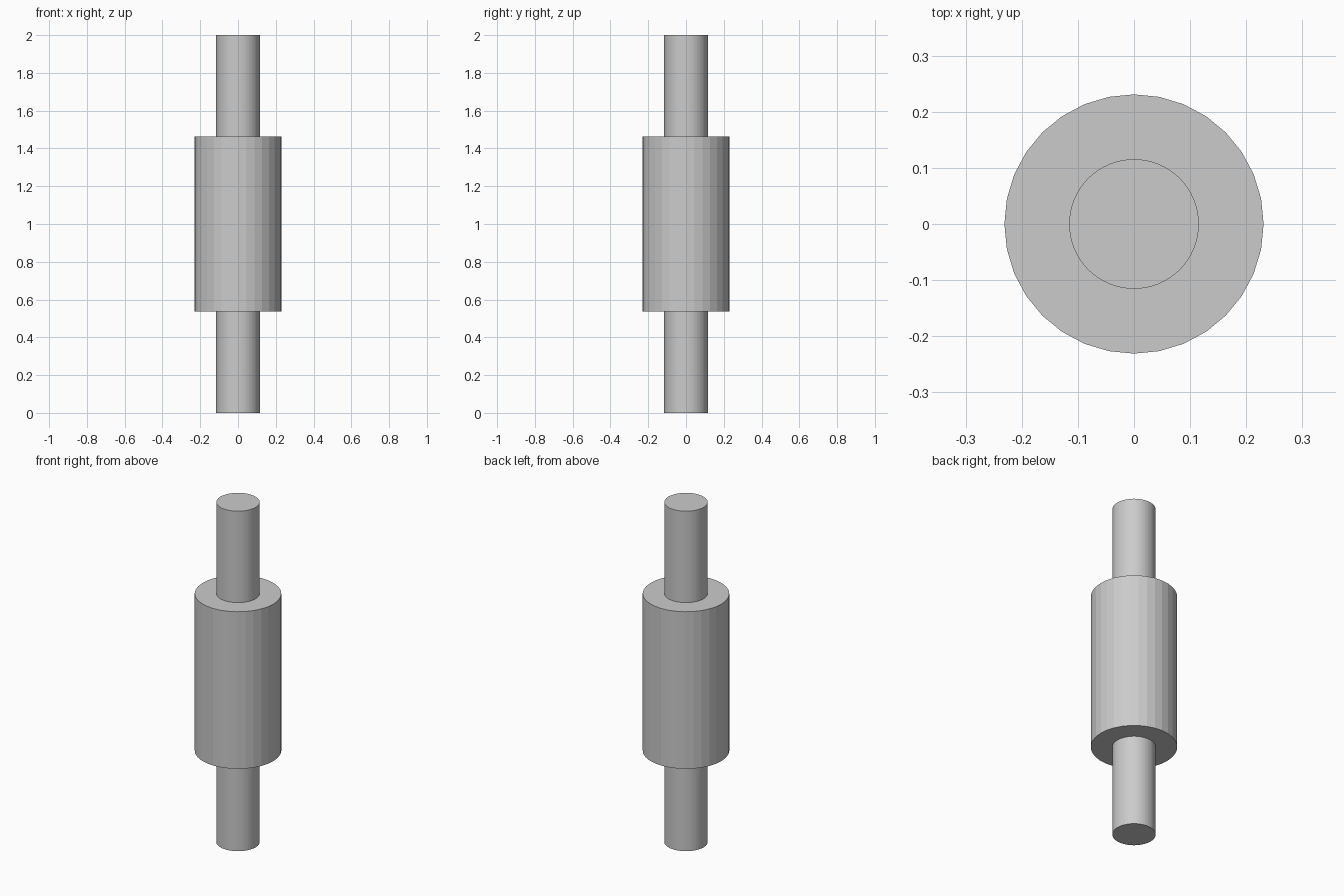
import bpy

if "Cube" in bpy.data.objects:
    bpy.data.objects.remove(bpy.data.objects["Cube"])


def cylinder(name, radius, z0, z1, sides):
    """Upright capped cylinder centred on the z axis."""
    bpy.ops.mesh.primitive_cylinder_add(
        vertices=sides, radius=radius, depth=z1 - z0,
        location=(0, 0, (z0 + z1) / 2))
    obj = bpy.context.object
    obj.name = name
    return obj


# Thin shaft running the full height
shaft = cylinder("shaft", 0.1155, 0.0, 2.0, 64)

# Thick faceted roller around the middle
roller = cylinder("roller_body", 0.231, 0.538, 1.462, 32)
